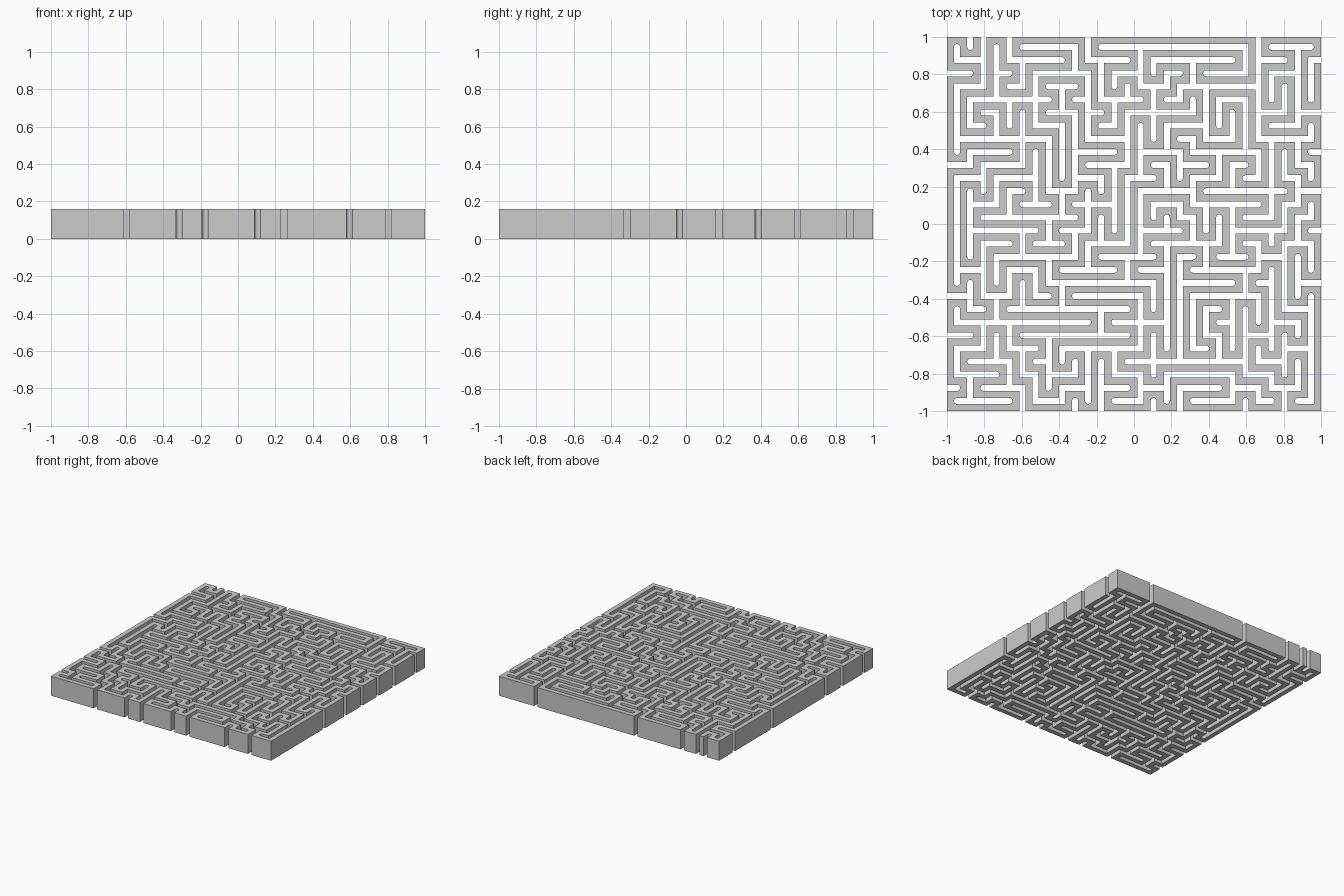
import bpy, bmesh, math, random
from mathutils import Vector

if "Cube" in bpy.data.objects:
    bpy.data.objects.remove(bpy.data.objects["Cube"])

random.seed(11)
N = 29                      # lanes per side
W = 0.038                   # wall width
HEIGHT = 0.16
HALF = 1 - W / 2
P = 2 * HALF / (N - 1)      # lane pitch
GAP = P - W


def node(c, r):
    return r * N + c        # r counts from the back edge


def edge(a, b):
    return (a, b) if a < b else (b, a)


# Wanted wall links: negative keeps a link, positive leaves a gap
want = {}


def rim(gaps, place):
    for k in range(N - 1):
        want[edge(place(k), place(k + 1))] = 4 if k in gaps else -4


rim((1, 2, 4, 10, 23), lambda k: node(k, 0))            # back rim
rim((4, 5, 9, 15, 17, 22, 25), lambda k: node(k, 28))   # front rim
rim((2, 9, 22), lambda k: node(0, k))                   # left rim
rim((1, 5, 8, 11, 14, 18, 22), lambda k: node(28, k))   # right rim

# Long straight walls inside: (row, first lane, last lane)
for r, a, b in ((1, 17, 23), (26, 12, 21), (8, 19, 23), (11, 19, 24),
                (20, 9, 13), (21, 4, 8), (19, 18, 22)):
    for c in range(a, b):
        want[edge(node(c, r), node(c + 1, r))] = -2
# and running front to back: (lane, first row, last row)
for c, a, b in ((4, 0, 4), (3, 0, 3), (8, 7, 10)):
    for r in range(a, b):
        want[edge(node(c, r), node(c, r + 1))] = -2

# One winding wall that visits every lane crossing, shuffled end by end
near = []
for i in range(N * N):
    r, c = divmod(i, N)
    near.append([node(c + dc, r + dr) for dc, dr in ((1, 0), (-1, 0), (0, 1), (0, -1))
                 if 0 <= c + dc < N and 0 <= r + dr < N])
path = []
for r in range(N):
    row = [node(c, r) for c in range(N)]
    path += row if r % 2 == 0 else row[::-1]

STEPS = 600000
for s in range(STEPS):
    temp = 6 * (1 - s / STEPS) ** 1.5 + 0.25
    if s % 50 == 0 and random.random() < 0.5:
        path.reverse()
    head = path[0]
    b = random.choice(near[head])
    if b == path[1]:
        continue
    i = path.index(b)
    cost = want.get(edge(head, b), 0) - want.get(edge(path[i - 1], b), 0)
    if cost <= 0 or random.random() < math.exp(-cost / temp):
        path[:i] = path[:i][::-1]

# Corner points of the centre line
pts = [Vector((-HALF + (i % N) * P, HALF - (i // N) * P)) for i in path]
n = len(pts)
dirs = [(pts[i + 1] - pts[i]).normalized() for i in range(n - 1)]
turn = [0] * n
for i in range(1, n - 1):
    turn[i] = round(dirs[i - 1].cross(dirs[i]))


def left(d):
    return Vector((-d.y, d.x))


# Left and right outline pairs; the inside of each hairpin is rounded
h, rad = W / 2, GAP / 2
pairs = []


def square_end(p, d):
    pairs.append((p + left(d) * h, p - left(d) * h))


square_end(pts[0] - dirs[0] * h, dirs[0])
for i in range(1, n - 1):
    t = turn[i]
    if t == 0:
        continue
    d0, d1 = dirs[i - 1], dirs[i]
    inner = pts[i] + (d1 - d0) * h
    outer = pts[i] - (d1 - d0) * h
    if turn[i - 1] == t or turn[i + 1] == t:
        centre = inner + (d1 - d0) * rad
        arc = [centre - d1 * rad * math.cos(a) + d0 * rad * math.sin(a)
               for a in (k * math.pi / 8 for k in range(5))]
    else:
        arc = [inner]
    for q in arc:
        pairs.append((q, outer) if t > 0 else (outer, q))
square_end(pts[-1] + dirs[-1] * h, dirs[-1])

# Extrude the outline into the labyrinth wall
bm = bmesh.new()
rings = []
for l, r in pairs:
    rings.append([bm.verts.new((q.x, q.y, z)) for q, z in
                  ((l, 0), (r, 0), (r, HEIGHT), (l, HEIGHT))])
for a, b in zip(rings, rings[1:]):
    for k in range(4):
        m = (k + 1) % 4
        bm.faces.new((a[k], a[m], b[m], b[k]))
bm.faces.new(rings[0][::-1])
bm.faces.new(rings[-1])
bmesh.ops.remove_doubles(bm, verts=bm.verts, dist=1e-5)
bmesh.ops.recalc_face_normals(bm, faces=bm.faces)
mesh = bpy.data.meshes.new("labyrinth_wall")
bm.to_mesh(mesh)
bm.free()
wall = bpy.data.objects.new("labyrinth_wall", mesh)
bpy.context.collection.objects.link(wall)
bpy.context.view_layer.objects.active = wall
wall.select_set(True)
bpy.ops.object.shade_smooth_by_angle(angle=math.radians(30))
